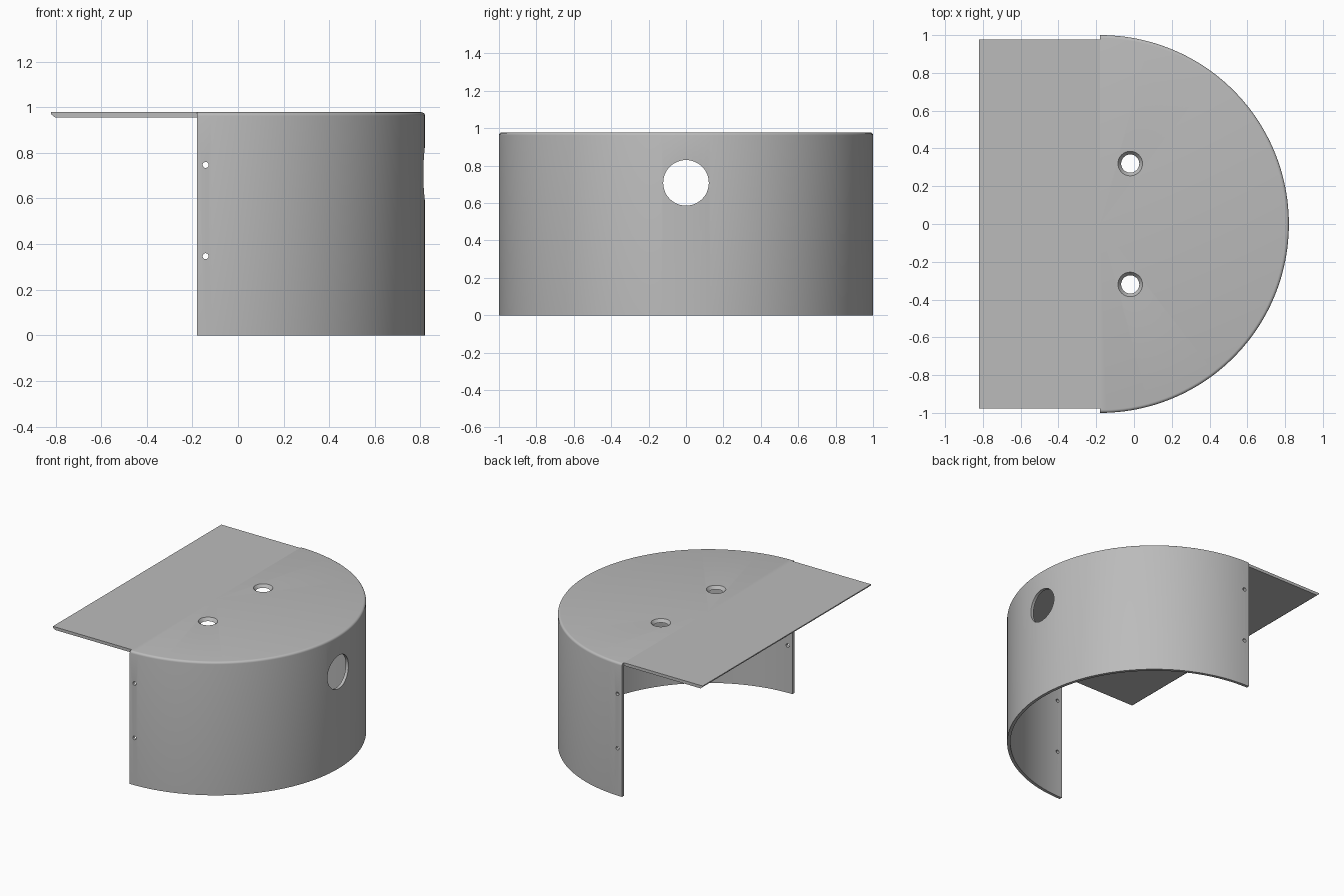
import bpy, bmesh, math
from mathutils import Matrix, Vector

cube = bpy.data.objects.get("Cube")
if cube:
    bpy.data.objects.remove(cube, do_unlink=True)

CX, H, T = -0.18, 0.978, 0.022      # arc centre, height, sheet thickness
INNER = 1 - T

grey = bpy.data.materials.new("plain grey")
grey.use_nodes = True
grey.diffuse_color = (0.5, 0.5, 0.5, 1)
grey.node_tree.nodes["Principled BSDF"].inputs["Base Color"].default_value = (0.5, 0.5, 0.5, 1)


def finish(bm, name):
    bmesh.ops.recalc_face_normals(bm, faces=bm.faces)
    mesh = bpy.data.meshes.new(name)
    bm.to_mesh(mesh)
    bm.free()
    mesh.materials.append(grey)
    obj = bpy.data.objects.new(name, mesh)
    bpy.context.collection.objects.link(obj)
    return obj


def cutter(name, centre, r_bottom, r_top, depth, rotation=Matrix()):
    bm = bmesh.new()
    bmesh.ops.create_cone(bm, cap_ends=True, segments=48, radius1=r_bottom,
                          radius2=r_top, depth=depth,
                          matrix=Matrix.Translation(centre) @ rotation)
    return finish(bm, name)


# Half-round hood: roof and wall profile turned through half a circle
R = 0.016
profile = [(0, H)]
for i in range(5):
    a = math.pi / 2 * (1 - i / 4)
    profile.append((1 - R + R * math.cos(a), H - R + R * math.sin(a)))
profile += [(1, 0), (INNER, 0), (INNER, H - T), (0, H - T)]
bm = bmesh.new()
verts = [bm.verts.new((CX, -r, z)) for r, z in profile]
edges = [bm.edges.new(pair) for pair in zip(verts, verts[1:])]
bmesh.ops.spin(bm, geom=verts + edges, cent=(CX, 0, 0), axis=(0, 0, 1),
               angle=math.pi, steps=96)
bmesh.ops.remove_doubles(bm, verts=bm.verts, dist=0.0001)
bmesh.ops.holes_fill(bm, edges=[e for e in bm.edges if e.is_boundary], sides=0)
hood = finish(bm, "hood")

# Flat rear plate with a chamfered lower edge
bm = bmesh.new()
outline = [(-0.82, H), (CX, H), (CX, H - T), (-0.803, H - T), (-0.82, H - 0.008)]
face = bm.faces.new([bm.verts.new((x, -INNER, z)) for x, z in outline])
ext = bmesh.ops.extrude_face_region(bm, geom=[face])
bmesh.ops.translate(bm, vec=Vector((0, 2 * INNER, 0)),
                    verts=[v for v in ext["geom"] if isinstance(v, bmesh.types.BMVert)])
plate = finish(bm, "rear_plate")

# Openings: countersunk roof holes, side port and small fixing holes
side = Matrix.Rotation(math.pi / 2, 4, 'Y')
across = Matrix.Rotation(math.pi / 2, 4, 'X')
slope = 0.017 / T
cutters = [cutter("port_cutter", (0.8, 0, 0.708), 0.122, 0.122, 0.4, side)]
for y in (-0.32, 0.32):
    cutters.append(cutter("roof_hole_cutter", (-0.02, y, H - T / 2),
                          0.0565 - slope * 0.02, 0.0565 + slope * 0.02, 0.04))
for z in (0.347, 0.747):
    cutters.append(cutter("fixing_hole_cutter", (-0.142, 0, z), 0.013, 0.013, 2.4, across))

for c in cutters:
    mod = hood.modifiers.new(c.name, 'BOOLEAN')
    mod.operation, mod.solver, mod.object = 'DIFFERENCE', 'EXACT', c
mod = hood.modifiers.new("join_plate", 'BOOLEAN')
mod.operation, mod.solver, mod.object = 'UNION', 'EXACT', plate

# Apply the cuts, then remove the helpers
bpy.context.view_layer.objects.active = hood
hood.select_set(True)
for mod in list(hood.modifiers):
    bpy.ops.object.modifier_apply(modifier=mod.name)
for helper in cutters + [plate]:
    bpy.data.objects.remove(helper, do_unlink=True)
bpy.ops.object.shade_smooth_by_angle(angle=math.radians(30))
